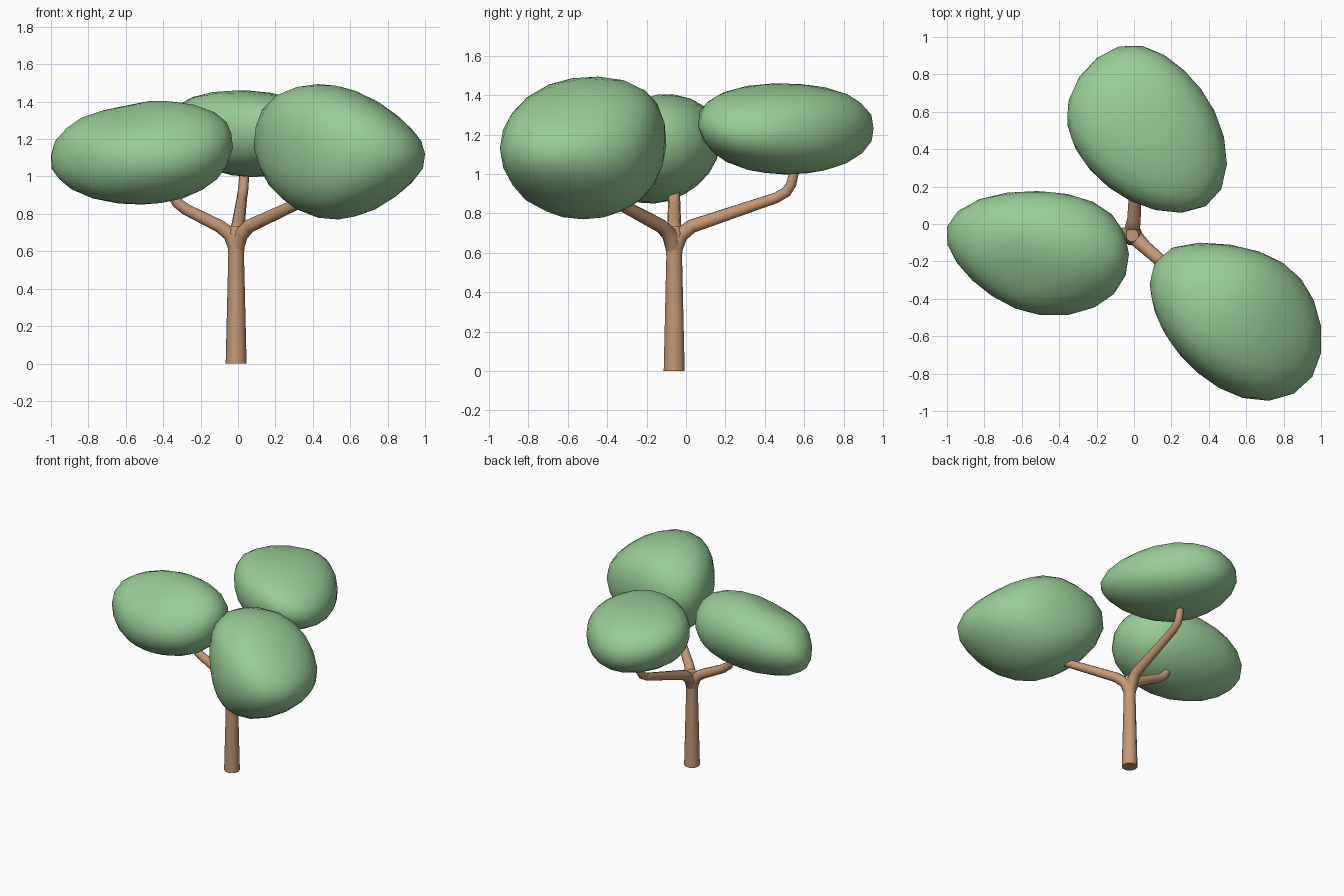
import bpy, bmesh, math
from mathutils import Vector

if "Cube" in bpy.data.objects:
    bpy.data.objects.remove(bpy.data.objects["Cube"])


def material(name, rgb):
    m = bpy.data.materials.new(name)
    m.diffuse_color = (*rgb, 1)
    m.use_nodes = True
    m.node_tree.nodes["Principled BSDF"].inputs["Base Color"].default_value = m.diffuse_color
    return m


BARK = material("bark brown", (0.55, 0.315, 0.18))
LEAF = material("leaf green", (0.32, 0.61, 0.31))


def tube(name, points):
    """Round tapered limb through (x, y, z, radius) points, as a mesh."""
    cu = bpy.data.curves.new(name, 'CURVE')
    cu.dimensions = '3D'
    cu.bevel_depth = 1.0
    cu.bevel_resolution = 3
    cu.use_fill_caps = True
    sp = cu.splines.new('POLY')
    sp.points.add(len(points) - 1)
    for p, (x, y, z, r) in zip(sp.points, points):
        p.co = (x, y, z, 1)
        p.radius = r
    tmp = bpy.data.objects.new(name + "_path", cu)
    bpy.context.collection.objects.link(tmp)
    me = bpy.data.meshes.new_from_object(
        tmp.evaluated_get(bpy.context.evaluated_depsgraph_get()))
    bpy.data.objects.remove(tmp)
    finish(name, me, BARK, 50)


def finish(name, me, mat, angle):
    me.name = name
    me.materials.clear()
    me.materials.append(mat)
    ob = bpy.data.objects.new(name, me)
    bpy.context.collection.objects.link(ob)
    bpy.ops.object.select_all(action='DESELECT')
    ob.select_set(True)
    bpy.context.view_layer.objects.active = ob
    bpy.ops.object.shade_smooth_by_angle(angle=math.radians(angle))


SIGNS = ((1, 1), (-1, 1), (1, -1), (-1, -1))


def foliage(name, lo, hi, xy, xz, yz, dent=None):
    """Lump of leaves: ball pulled until it touches its box (lo, hi) and the
    diagonal limits in each plane, given in the order of SIGNS."""
    lo, hi = Vector(lo), Vector(hi)
    c, half = (lo + hi) / 2, (hi - lo) / 2
    limits = []
    for (a, b), vals in (((0, 1), xy), ((0, 2), xz), ((1, 2), yz)):
        for (sa, sb), h in zip(SIGNS, vals):
            u = Vector((0, 0, 0))
            u[a], u[b] = sa, sb
            limits.append((u.normalized(), (h - u.dot(c)) / math.sqrt(2)
                           if u.length == 0 else h / math.sqrt(2) - u.normalized().dot(c)))
    for i in range(3):
        for s in (1, -1):
            u = Vector((0, 0, 0))
            u[i] = s
            limits.append((u, half[i]))
    bm = bmesh.new()
    bmesh.ops.create_icosphere(bm, subdivisions=3, radius=1)
    for v in bm.verts:
        v.co = Vector([v.co[i] * half[i] for i in range(3)])
    for _ in range(40):
        for u, h in limits:
            dots = [v.co.dot(u) for v in bm.verts]
            m = max(dots)
            for v, d in zip(bm.verts, dots):
                if d > 0:
                    v.co += u * (h - m) * 0.5 * (d / m) ** 3
    for v in bm.verts:
        v.co += c
        if dent:
            d = (v.co - Vector(dent)).length / 0.3
            if d < 1:
                v.co.z -= 0.05 * (1 - d * d) ** 2
    me = bpy.data.meshes.new(name)
    bm.to_mesh(me)
    bm.free()
    finish(name, me, LEAF, 80)


# trunk and three limbs
X, Y = -0.01, -0.06
tube("trunk", [(X, Y, 0, .056), (X, Y, .58, .042), (X, Y, .65, .046),
               (X, Y, .70, .052), (X, Y, .735, .035)])
tube("left_branch", [(X, Y, .60, .038), (-.04, Y, .69, .042), (-.10, Y, .735, .036),
                     (-.28, Y, .825, .032), (-.325, Y, .86, .031),
                     (-.35, Y, .90, .029), (-.37, -.065, 1.0, .027)])
tube("back_branch", [(X, Y, .60, .038), (X, -.03, .69, .042), (0, .03, .735, .036),
                     (.02, .46, .88, .028), (.025, .51, .91, .028),
                     (.03, .535, .95, .027), (.035, .56, 1.06, .025)])
tube("right_branch", [(X, Y, .60, .038), (.015, -.08, .69, .042), (.06, -.125, .735, .036),
                      (.33, -.36, .86, .030), (.37, -.40, .90, .028),
                      (.40, -.43, 1.0, .026)])

# three lumps of leaves
foliage("left_foliage", (-1, -.487, .85), (-.027, .176, 1.406),
        xy=(-.067, 1.01, .267, 1.166), xz=(1.228, 2.175, -1.097, -.03),
        yz=(1.434, 1.668, -.884, -.53), dent=(-.65, -.25, 1.33))
foliage("back_foliage", (-.355, .06, .997), (.497, .952, 1.459),
        xy=(1.09, 1.086, .288, -.055), xz=(1.768, 1.70, -.66, -.84),
        yz=(2.247, 1.256, -.211, -1.246))
foliage("right_foliage", (.084, -.945, .77), (1, -.10, 1.494),
        xy=(.599, -.316, 1.77, .455), xz=(2.182, 1.23, -.037, -1.118),
        yz=(1.216, 2.196, -1.099, -.053))
